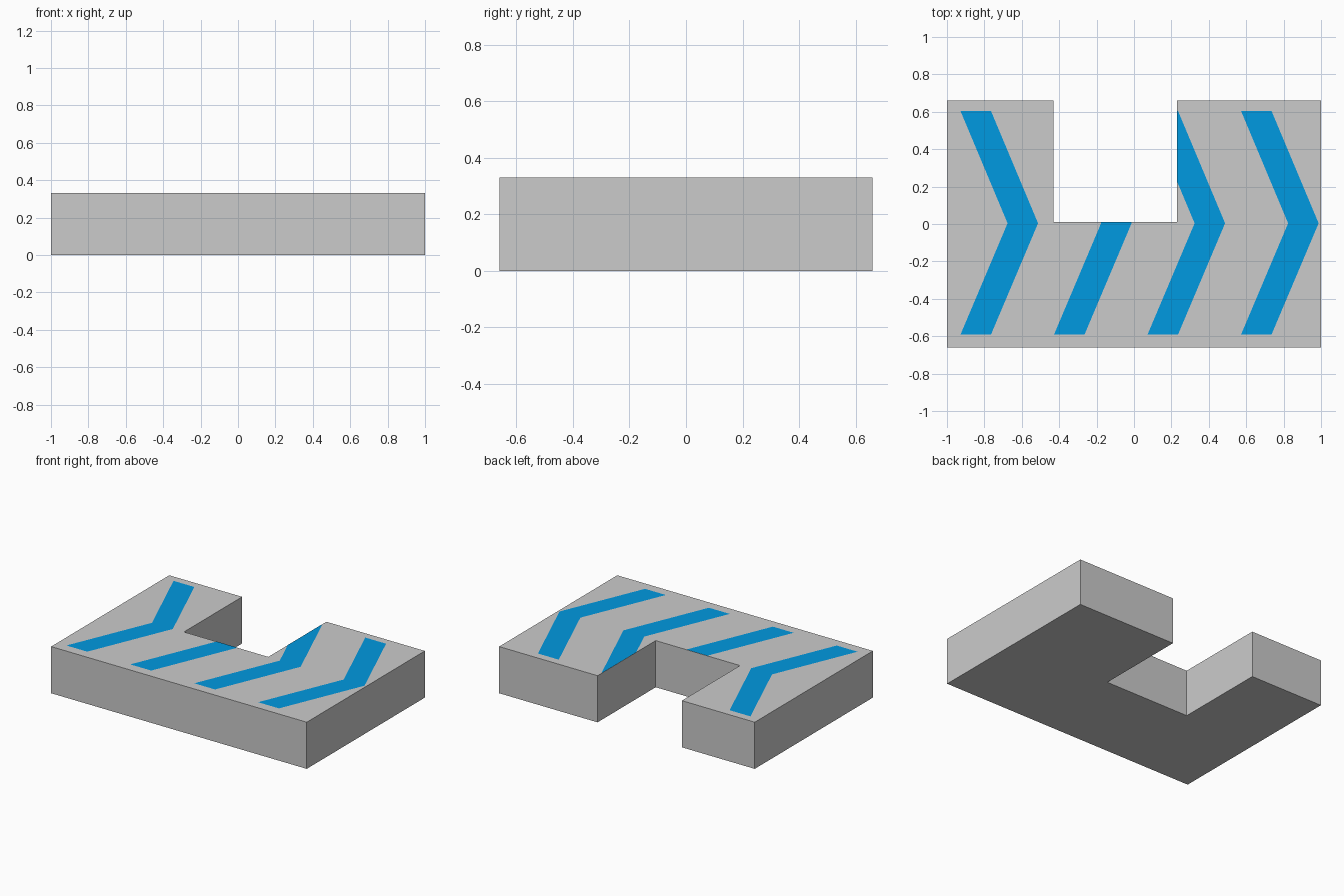
import bpy
import bmesh

if "Cube" in bpy.data.objects:
    bpy.data.objects.remove(bpy.data.objects["Cube"])

HEIGHT = 0.33
X0, X1, Y0 = -0.43, 0.23, 0.01      # notch: left, right, floor


def finish(name, bm):
    bmesh.ops.recalc_face_normals(bm, faces=bm.faces)
    mesh = bpy.data.meshes.new(name)
    bm.to_mesh(mesh)
    bm.free()
    obj = bpy.data.objects.new(name, mesh)
    bpy.context.collection.objects.link(obj)
    return obj


# Notched slab: extruded U-shaped outline
outline = [(-1, -0.66), (1, -0.66), (1, 0.66), (X1, 0.66),
           (X1, Y0), (X0, Y0), (X0, 0.66), (-1, 0.66)]
bm = bmesh.new()
base = bm.faces.new([bm.verts.new((x, y, 0)) for x, y in outline])
ext = bmesh.ops.extrude_face_region(bm, geom=[base], use_keep_orig=True)
top = [v for v in ext["geom"] if isinstance(v, bmesh.types.BMVert)]
bmesh.ops.translate(bm, verts=top, vec=(0, 0, HEIGHT))
finish("notched_slab", bm)

# Painted chevrons just above the top face, trimmed to the notch
blue = bpy.data.materials.new("blue_paint")
blue.diffuse_color = (0.0, 0.32, 0.75, 1)
blue.use_nodes = True
blue.node_tree.nodes["Principled BSDF"].inputs["Base Color"].default_value = blue.diffuse_color


def chevron(name, x):
    bm = bmesh.new()
    z = HEIGHT + 0.001
    rows = [[bm.verts.new((x + dx + w, y, z)) for w in (0, 0.163)]
            for dx, y in ((0, -0.592), (0.252, 0.004), (0, 0.605))]
    for (a, b), (c, d) in zip(rows, rows[1:]):
        bm.faces.new((a, b, d, c))
    for co, no in (((X0, 0, 0), (1, 0, 0)), ((X1, 0, 0), (1, 0, 0)),
                   ((0, Y0, 0), (0, 1, 0))):
        bmesh.ops.bisect_plane(bm, geom=bm.verts[:] + bm.edges[:] + bm.faces[:],
                               plane_co=co, plane_no=no)
    cut = []
    for f in bm.faces:
        c = f.calc_center_median()
        if X0 < c.x < X1 and c.y > Y0:
            cut.append(f)
    bmesh.ops.delete(bm, geom=cut, context='FACES')
    for f in bm.faces:
        f.normal_update()
        if f.normal.z < 0:
            f.normal_flip()
    mesh = bpy.data.meshes.new(name)
    bm.to_mesh(mesh)
    bm.free()
    mesh.materials.append(blue)
    bpy.context.collection.objects.link(bpy.data.objects.new(name, mesh))


for i in range(4):
    chevron(f"chevron_stripe_{i + 1}", -0.928 + 0.5 * i)
